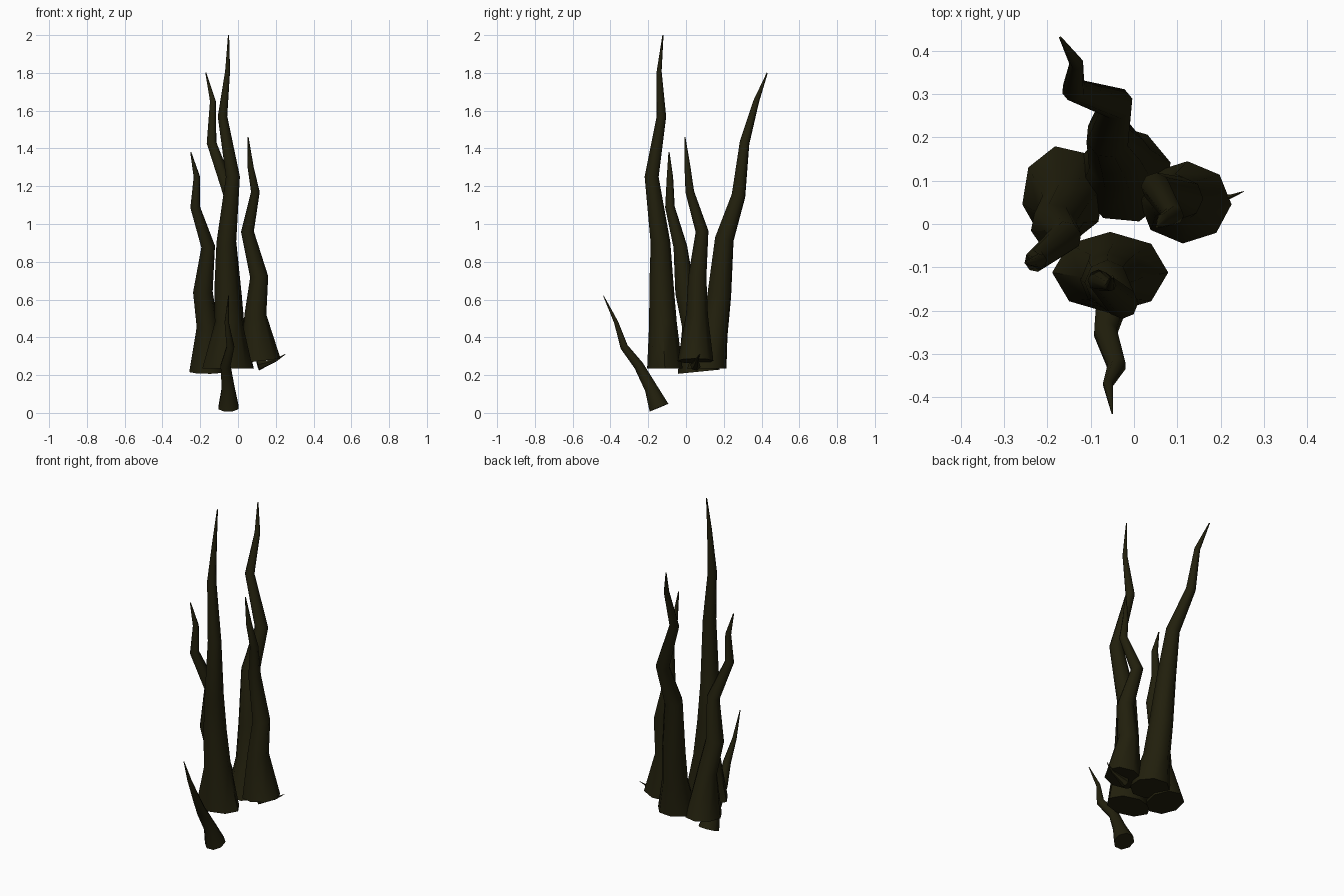
import bpy, bmesh, math
from mathutils import Vector

if "Cube" in bpy.data.objects:
    bpy.data.objects.remove(bpy.data.objects["Cube"])

bark = bpy.data.materials.new("dark olive bark")
bark.diffuse_color = (0.0155, 0.0138, 0.0038, 1)
bark.use_nodes = True
bark.node_tree.nodes["Principled BSDF"].inputs["Base Color"].default_value = bark.diffuse_color


def branch(name, points, base_dir=None, base_scale=(1, 1), sides=8, turn=0.39):
    """Tapered, bent tube; points are (x, y, z, radius), base ring may be oval."""
    bm = bmesh.new()
    pos = [Vector(p[:3]) for p in points]
    rings = []
    for i, p in enumerate(points):
        ahead = pos[min(i + 1, len(pos) - 1)] - pos[i]
        behind = pos[i] - pos[max(i - 1, 0)]
        direction = ahead.normalized() + behind.normalized()
        if i == 0 and base_dir:
            direction = Vector(base_dir)
        rot = Vector((0, 0, 1)).rotation_difference(direction.normalized())
        sx, sy = base_scale if i == 0 else (1, 1)
        ring = []
        for k in range(sides):
            a = turn + math.tau * k / sides
            offset = Vector((p[3] * sx * math.cos(a), p[3] * sy * math.sin(a), 0))
            ring.append(bm.verts.new(pos[i] + rot @ offset))
        rings.append(ring)
    for lower, upper in zip(rings, rings[1:]):
        for k in range(sides):
            n = (k + 1) % sides
            bm.faces.new((lower[k], lower[n], upper[n], upper[k]))
    bm.faces.new(rings[0][::-1])
    bm.faces.new(rings[-1])
    mesh = bpy.data.meshes.new(name)
    bm.to_mesh(mesh)
    bm.free()
    mesh.materials.append(bark)
    obj = bpy.data.objects.new(name, mesh)
    bpy.context.collection.objects.link(obj)
    bpy.ops.object.select_all(action='DESELECT')
    obj.select_set(True)
    bpy.context.view_layer.objects.active = obj
    bpy.ops.object.shade_smooth_by_angle(angle=math.radians(50))


# Four upright stems with flared, flat-cut feet
branch("tall_front_stem", [
    (-.055, -.112, .235, .134), (-.05, -.122, .48, .073), (-.06, -.13, .68, .064),
    (-.062, -.135, .9, .052), (-.027, -.182, 1.25, .037), (-.082, -.13, 1.57, .025),
    (-.055, -.142, 1.81, .013), (-.05, -.122, 2.0, .003)], (0, 0, 1), (1, .7), turn=0)

branch("back_stem", [
    (-.02, .11, .235, .109), (-.033, .15, .42, .074), (-.043, .176, .62, .066),
    (-.06, .203, .92, .052), (-.04, .278, 1.15, .038), (-.14, .31, 1.43, .027),
    (-.133, .372, 1.65, .016), (-.17, .43, 1.8, .003)], (0, 0, 1), turn=.3)

branch("left_stem", [
    (-.163, .068, .218, .102), (-.163, .035, .46, .057), (-.186, -.005, .64, .053),
    (-.158, -.03, .88, .037), (-.227, -.085, 1.09, .026), (-.218, -.085, 1.25, .017),
    (-.25, -.09, 1.38, .003)], (0, -.1, 1), (.95, 1.12), turn=.2)

branch("right_stem", [
    (.118, .05, .275, .108), (.092, .058, .52, .058), (.112, .06, .72, .048),
    (.05, .085, .96, .034), (.092, .02, 1.17, .023), (.067, .008, 1.3, .016),
    (.053, -.006, 1.46, .003)], (-.12, 0, 1), (1, .88), turn=-.05)

# Low shoot leaning forward
branch("front_shoot", [
    (-.05, -.143, .028, .058), (-.052, -.185, .13, .037), (-.066, -.25, .25, .028),
    (-.04, -.328, .35, .022), (-.06, -.37, .48, .012), (-.05, -.437, .62, .002)])

# Small twig poking out under the right stem
branch("side_twig", [
    (.105, .05, .25, .028), (.15, .055, .262, .016), (.2, .058, .28, .009),
    (.225, .064, .295, .005), (.253, .075, .312, .001)], sides=6)
